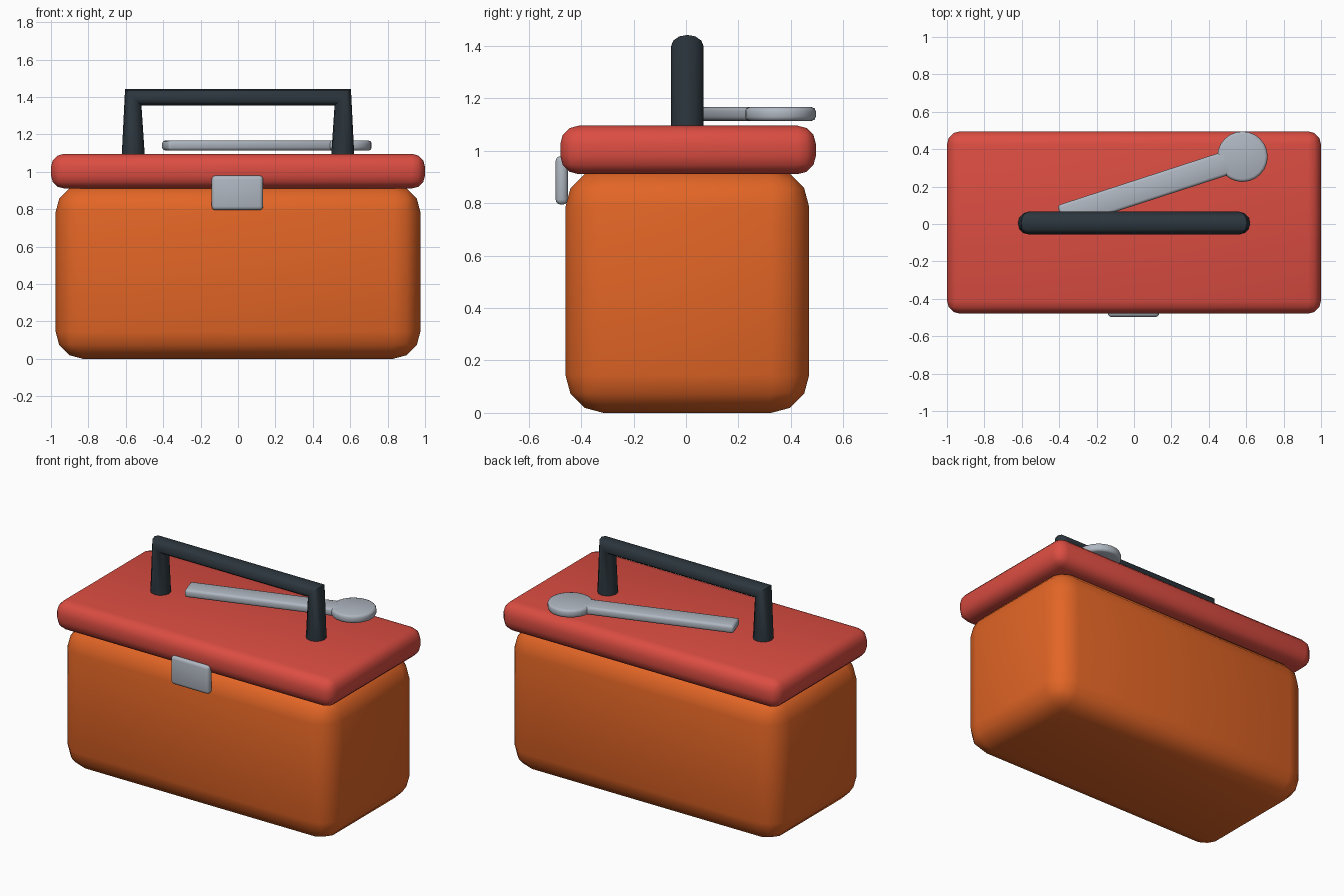
import bpy
import math

cube = bpy.data.objects.get("Cube")
if cube:
    bpy.data.objects.remove(cube, do_unlink=True)


def material(name, rgb):
    mat = bpy.data.materials.new(name)
    mat.use_nodes = True
    mat.diffuse_color = (*rgb, 1)
    mat.node_tree.nodes["Principled BSDF"].inputs["Base Color"].default_value = (*rgb, 1)
    return mat


orange = material("orange", (0.76, 0.13, 0.019))
red = material("red", (0.71, 0.074, 0.054))
steel = material("steel", (0.43, 0.47, 0.53))
charcoal = material("charcoal", (0.025, 0.037, 0.047))


def finish(name, mat, bevel, segments, angle=180):
    """Name, colour, round and smooth the active object."""
    obj = bpy.context.object
    obj.name = name
    obj.data.materials.append(mat)
    if bevel:
        mod = obj.modifiers.new("Rounding", 'BEVEL')
        mod.width = bevel
        mod.segments = segments
        mod.limit_method = 'ANGLE'
    bpy.ops.object.shade_smooth_by_angle(angle=math.radians(angle))
    return obj


def box(name, mat, centre, size, bevel, segments=3, turn=0):
    bpy.ops.mesh.primitive_cube_add(size=1, location=centre, rotation=(0, 0, turn))
    bpy.context.object.scale = size
    bpy.ops.object.transform_apply(location=False, rotation=False, scale=True)
    return finish(name, mat, bevel, segments)


# Box body, lid and front latch
box("body", orange, (0, 0.005, 0.465), (1.95, 0.93, 0.93), 0.145)
box("lid", red, (0, 0.008, 1.003), (2, 0.975, 0.185), 0.07)
box("latch", steel, (-0.003, -0.474, 0.887), (0.275, 0.047, 0.185), 0.02)

# Spanner lying across the lid
box("spanner_shaft", steel, (0.058, 0.184, 1.14), (0.943, 0.128, 0.052), 0.015, 2,
    math.radians(18))
bpy.ops.mesh.primitive_cylinder_add(vertices=24, radius=0.135, depth=0.052,
                                    location=(0.58, 0.36, 1.14))
finish("spanner_head", steel, 0.015, 2)

# Handle: round tube bent at two mitred corners
path = [(-0.56, 1.08), (-0.56, 1.398), (0.56, 1.398), (0.56, 1.08)]
curve = bpy.data.curves.new("handle", 'CURVE')
curve.dimensions = '3D'
curve.bevel_depth = 0.062
curve.bevel_resolution = 4
curve.use_fill_caps = True
spline = curve.splines.new('POLY')
spline.points.add(len(path) - 1)
for point, (x, z) in zip(spline.points, path):
    point.co = (x, 0.005, z, 1)
handle = bpy.data.objects.new("handle", curve)
bpy.context.collection.objects.link(handle)
bpy.ops.object.select_all(action='DESELECT')
handle.select_set(True)
bpy.context.view_layer.objects.active = handle
bpy.ops.object.convert(target='MESH')
finish("handle", charcoal, 0, 0, 50)
